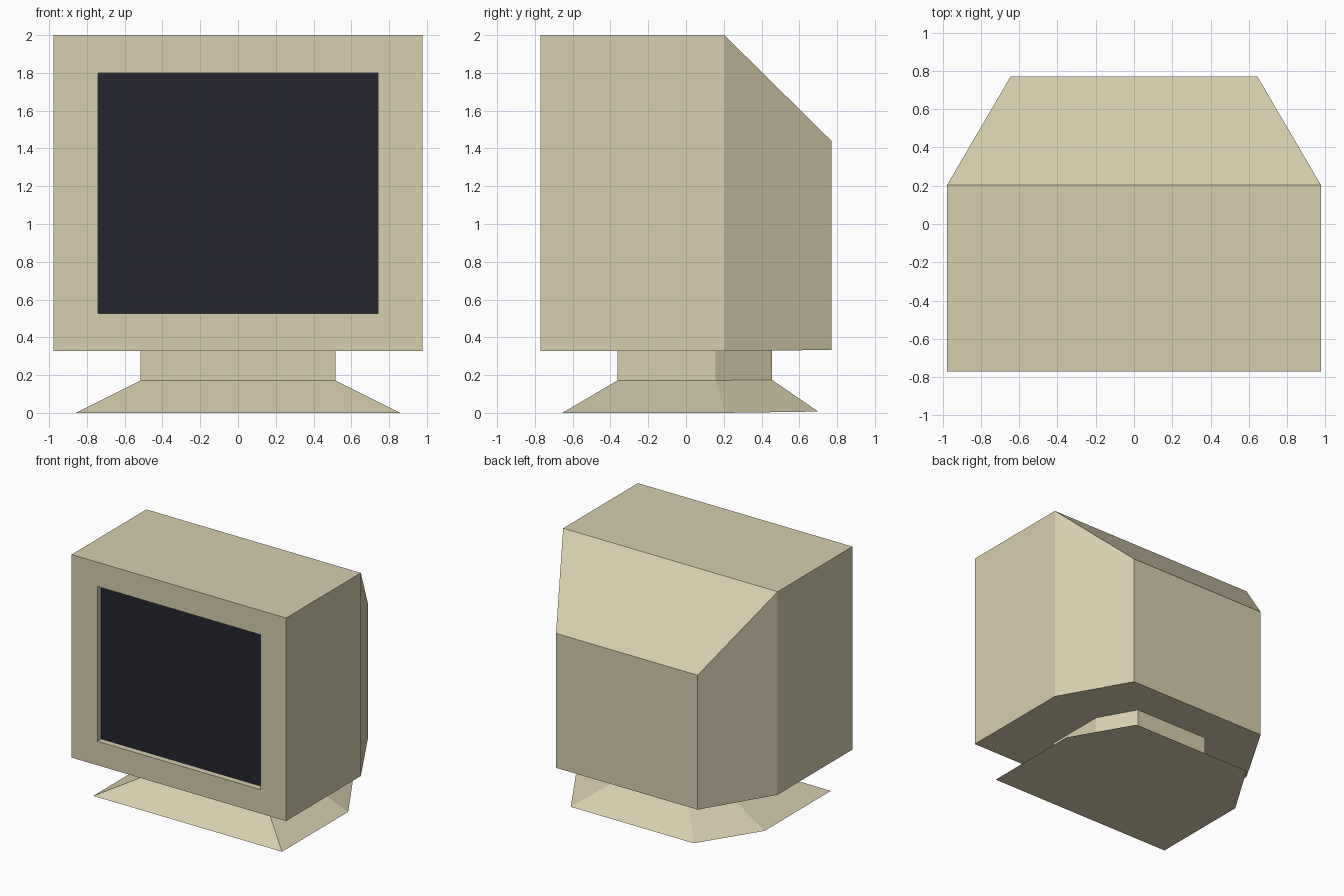
import bpy
import bmesh

cube = bpy.data.objects.get("Cube")
if cube:
    bpy.data.objects.remove(cube, do_unlink=True)


def material(name, rgb):
    mat = bpy.data.materials.new(name)
    mat.use_nodes = True
    color = (*rgb, 1.0)
    mat.diffuse_color = color
    mat.node_tree.nodes["Principled BSDF"].inputs["Base Color"].default_value = color
    return mat


beige = material("beige_plastic", (0.68, 0.62, 0.43))
glass = material("dark_glass", (0.019, 0.019, 0.031))


def ring(bm, half, back_half, front, shoulder, back, z, back_z):
    """Six-sided outline: wide front, tapering behind the shoulder."""
    points = [(-half, front, z), (half, front, z), (half, shoulder, z),
              (back_half, back, back_z), (-back_half, back, back_z), (-half, shoulder, z)]
    return [bm.verts.new(p) for p in points]


def loft(bm, rings):
    """Bridge successive outlines with quads."""
    for low, high in zip(rings, rings[1:]):
        for i in range(6):
            j = (i + 1) % 6
            bm.faces.new((low[i], low[j], high[j], high[i]))
    bm.faces.new(list(reversed(rings[0])))


def finish(bm, name, materials):
    bmesh.ops.recalc_face_normals(bm, faces=bm.faces)
    mesh = bpy.data.meshes.new(name)
    bm.to_mesh(mesh)
    bm.free()
    for mat in materials:
        mesh.materials.append(mat)
    obj = bpy.data.objects.new(name, mesh)
    bpy.context.collection.objects.link(obj)
    return obj


# Monitor casing with sloping rear
bm = bmesh.new()
FRONT = -0.77
low = ring(bm, 0.977, 0.645, FRONT, 0.203, 0.77, 0.328, 0.333)
top = ring(bm, 0.977, 0.645, FRONT, 0.203, 0.77, 2.0, 1.44)
loft(bm, [low, top])
bm.faces.new((top[0], top[1], top[2], top[5]))
bm.faces.new((top[5], top[2], top[3], top[4]))

# Recessed screen cut into the front
bm.normal_update()
screen = min(bm.faces, key=lambda f: f.calc_center_median().y)
bmesh.ops.inset_individual(bm, faces=[screen], thickness=0.2)
for v in screen.verts:
    v.co.x = 0.742 if v.co.x > 0 else -0.742
    v.co.z = 1.80 if v.co.z > 1 else 0.525
pushed = bmesh.ops.extrude_discrete_faces(bm, faces=[screen])["faces"][0]
for v in pushed.verts:
    v.co.y = FRONT + 0.05
pushed.material_index = 1
finish(bm, "monitor_casing", [beige, glass])

# Flared foot and neck
bm = bmesh.new()
loft(bm, [
    ring(bm, 0.86, 0.56, -0.655, 0.205, 0.70, 0.0, 0.007),
    ring(bm, 0.515, 0.342, -0.362, 0.155, 0.455, 0.172, 0.175),
    ring(bm, 0.515, 0.342, -0.362, 0.155, 0.455, 0.328, 0.331),
])
finish(bm, "stand", [beige])
